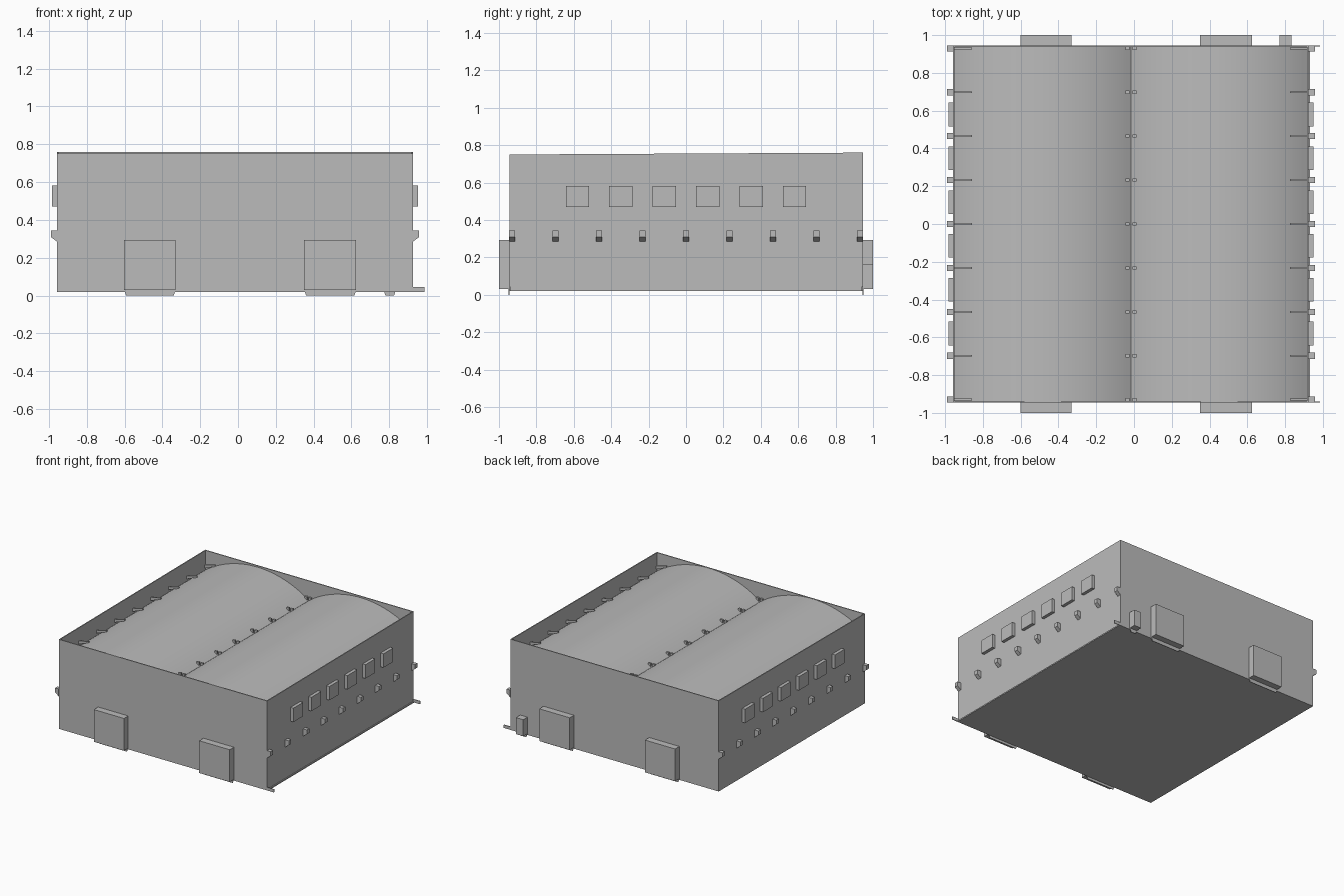
import bpy, bmesh, math

if "Cube" in bpy.data.objects:
    bpy.data.objects.remove(bpy.data.objects["Cube"])

grey = bpy.data.materials.new("plain grey")
grey.use_nodes = True
COL = (0.5, 0.5, 0.5, 1)
grey.diffuse_color = COL
grey.node_tree.nodes["Principled BSDF"].inputs["Base Color"].default_value = COL

X0, X1, YW = -0.957, 0.925, 0.945   # outer wall faces
FLOOR, T = 0.02, 0.008              # wall foot, sheet thickness
MID = (X0 + X1) / 2
VALLEY, PEAK = 0.60, 0.748
BAYS = [-0.93 + i * 0.2325 for i in range(9)]


def finish(name, bm):
    bmesh.ops.recalc_face_normals(bm, faces=bm.faces)
    me = bpy.data.meshes.new(name)
    bm.to_mesh(me)
    bm.free()
    me.materials.append(grey)
    ob = bpy.data.objects.new(name, me)
    bpy.context.collection.objects.link(ob)
    return ob


def box(name, x, y, z):
    bm = bmesh.new()
    bmesh.ops.create_cube(bm, size=1)
    for v in bm.verts:
        v.co = [lo + (c + 0.5) * (hi - lo) for c, (lo, hi) in zip(v.co, (x, y, z))]
    return finish(name, bm)


def prism(name, outline, y0, y1):
    """Extrude an x-z outline along y."""
    bm = bmesh.new()
    face = bm.faces.new([bm.verts.new((x, y0, z)) for x, z in outline])
    ext = bmesh.ops.extrude_face_region(bm, geom=[face])["geom"]
    bmesh.ops.translate(bm, vec=(0, y1 - y0, 0),
                        verts=[g for g in ext if isinstance(g, bmesh.types.BMVert)])
    return finish(name, bm)


# Parapet walls, rising slightly towards the back
def wall(name, x, y):
    ob = box(name, x, y, (FLOOR, 0.755))
    for v in ob.data.vertices:
        if v.co.z > 0.5:
            v.co.z += 0.005 * v.co.y / YW


wall("front_wall", (X0, X1), (-YW, -YW + T))
wall("back_wall", (X0, X1), (YW - T, YW))
wall("left_wall", (X1 - T, X1), (-YW, YW))
wall("right_wall", (X0, X0 + T), (-YW, YW))
box("floor", (X0, X1), (-YW, YW), (FLOOR, FLOOR + 0.01))


# Twin barrel roofs
def barrel(name, a, b):
    half, rise = (b - a) / 2, PEAK - VALLEY
    r = (half ** 2 + rise ** 2) / (2 * rise)
    ang = math.asin(half / r)
    arc = [((a + b) / 2 + r * math.sin(t), PEAK - r + r * math.cos(t))
           for t in (ang * (i / 16 - 1) for i in range(33))]
    ob = prism(name, [(a, VALLEY - 0.05)] + arc + [(b, VALLEY - 0.05)], -YW + T, YW - T)
    bpy.ops.object.select_all(action='DESELECT')
    ob.select_set(True)
    bpy.context.view_layer.objects.active = ob
    bpy.ops.object.shade_smooth_by_angle(angle=math.radians(30))


barrel("right_barrel_roof", X0 + T, MID)
barrel("left_barrel_roof", MID, X1 - T)

# Side details: corbels, roof struts and windows
for side, wx, s in (("left", X1, 1), ("right", X0, -1)):
    for y in BAYS:
        prism(side + "_corbel", [(wx, 0.285), (wx + s * 0.033, 0.31),
                                 (wx + s * 0.033, 0.345), (wx, 0.345)], y - 0.016, y + 0.016)
        prism(side + "_roof_strut", [(wx - s * T, 0.62), (wx - s * T, 0.645),
                                     (wx - s * 0.1, 0.668), (wx - s * 0.1, 0.655)],
              y - 0.005, y + 0.005)
    for i in range(6):
        y = -0.58 + i * 0.232
        x = sorted((wx, wx + s * 0.026))
        box(side + "_window", x, (y - 0.0625, y + 0.0625), (0.47, 0.583))

# Small blocks along the valley
for y in BAYS:
    for dx in (-0.018, 0.018):
        x = MID + dx
        box("valley_block", (x - 0.011, x + 0.011), (y - 0.008, y + 0.008), (0.58, 0.632))


# Doors with sill plates reaching the ground
def door(name, x0, x1, top, s):
    box(name, (x0, x1), sorted((s * YW, s)), (0.03, top))
    prism(name + "_sill", [(x0, FLOOR + 0.01), (x0 + 0.01, 0), (x1 - 0.01, 0), (x1, FLOOR + 0.01)],
          s * YW, s * (YW + 0.004))


for s, end in ((-1, "front"), (1, "back")):
    door(end + "_right_door", -0.602, -0.33, 0.293, s)
    door(end + "_left_door", 0.35, 0.625, 0.293, s)
    # Foot tabs at the corners
    box(end + "_foot_tab", (X1, 0.985), sorted((s * YW, s * (YW - 0.006))), (FLOOR, 0.045))
door("back_small_door", 0.77, 0.835, 0.165, 1)

# Foot trim along the left wall
box("left_foot_trim", (X1, X1 + 0.008), (-YW, YW), (FLOOR, 0.03))
